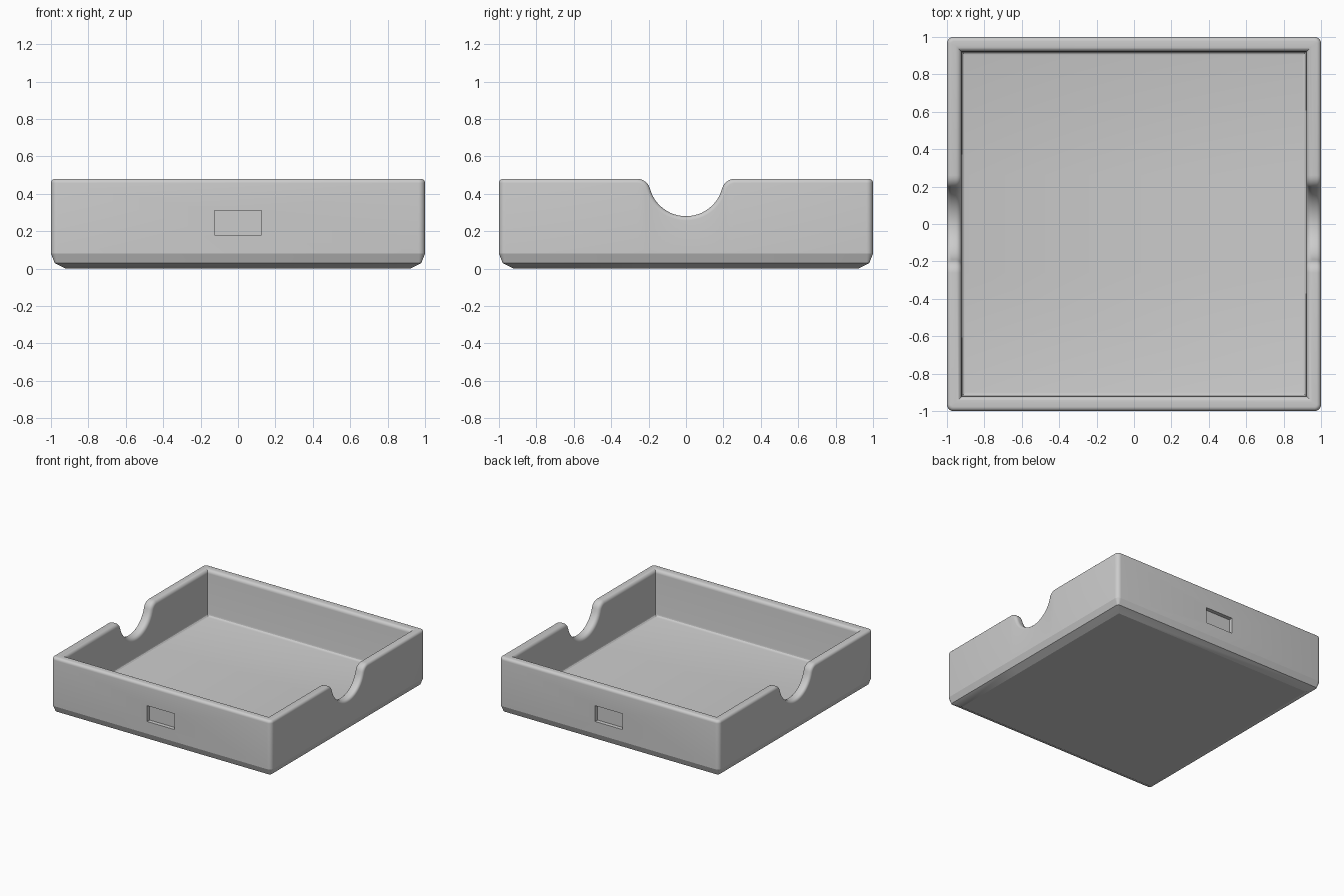
import bpy, bmesh
from math import sin, cos, pi, atan2, sqrt

cube = bpy.data.objects.get("Cube")
if cube:
    bpy.data.objects.remove(cube, do_unlink=True)

TOP, FLOOR, WALL = 0.48, 0.10, 0.078
CORNER_R, NOTCH_R, LIP_R = 0.035, 0.2, 0.07

grey = bpy.data.materials.new("plain grey")
grey.use_nodes = True
grey.diffuse_color = (0.6, 0.6, 0.6, 1)
grey.node_tree.nodes["Principled BSDF"].inputs["Base Color"].default_value = (0.6, 0.6, 0.6, 1)


# Rim line of a notched side: (y, z, normal angle), from -y to +y
def notch_line():
    c = sqrt((NOTCH_R + LIP_R) ** 2 - (LIP_R) ** 2)
    turn = atan2(LIP_R, c)
    half = []
    for k in range(7):
        a = pi / 2 + (turn - pi / 2) * k / 6
        half.append((-c + LIP_R * cos(a), TOP - LIP_R + LIP_R * sin(a), a))
    for k in range(1, 13):
        a = turn + (pi / 2 - turn) * k / 12
        half.append((-NOTCH_R * cos(a), TOP - NOTCH_R * sin(a), a))
    return half + [(-y, z, pi - a) for y, z, a in half[-2::-1]]


# Wall columns around the tray, counter-clockwise: each maps (inset, drop, height) to a point
def side_column(s, y, z, a):
    def point(inset, drop, height):
        top = z - drop * sin(a)
        return (s * (1 - inset), s * (y - drop * cos(a)), top if height is None else height)
    return point


def corner_column(a, sx, sy):
    def point(inset, drop, height):
        r = max(CORNER_R - inset, 0)
        c = 1 - max(CORNER_R, inset)
        return (sx * c + r * cos(a), sy * c + r * sin(a), TOP - drop if height is None else height)
    return point


def corner(start, sx, sy):
    return [corner_column(start + pi / 2 * k / 5, sx, sy) for k in range(6)]


columns = []
for s in (1, -1):
    base = 0 if s == 1 else pi
    columns += [side_column(s, *p) for p in notch_line()]
    columns += corner(base, s, s) + corner(base + pi / 2, -s, s)

# Wall cross-section: bottom chamfers, outer face, rounded rim, inner face, floor fillet
OUT_R, IN_R, FILLET = 0.023, 0.03, 0.022
section = [(0.08, OUT_R, 0), (0.02, OUT_R, 0.03), (0, OUT_R, 0.08)]
for k in range(6):
    a = pi / 2 * k / 5
    section.append((OUT_R * (1 - cos(a)), OUT_R * (1 - sin(a)), None))
for k in range(6):
    a = pi / 2 * k / 5
    section.append((WALL - IN_R * (1 - sin(a)), IN_R * (1 - cos(a)), None))
for k in range(4):
    a = pi / 2 * k / 3
    section.append((WALL + FILLET * (1 - cos(a)), IN_R, FLOOR + FILLET * (1 - sin(a))))

bm = bmesh.new()
rings = [[bm.verts.new(col(*p)) for col in columns] for p in section]
n = len(columns)
for low, high in zip(rings, rings[1:]):
    for i in range(n):
        j = (i + 1) % n
        bm.faces.new((low[i], low[j], high[j], high[i]))
bmesh.ops.remove_doubles(bm, verts=bm.verts[:], dist=0.0002)
bmesh.ops.holes_fill(bm, edges=[e for e in bm.edges if e.is_boundary], sides=0)
bmesh.ops.recalc_face_normals(bm, faces=bm.faces[:])
mesh = bpy.data.meshes.new("tray")
bm.to_mesh(mesh)
bm.free()
mesh.materials.append(grey)
tray = bpy.data.objects.new("tray", mesh)
bpy.context.collection.objects.link(tray)

# Shallow label recess in the front and back walls
for side, y in (("front", -1), ("back", 1)):
    bpy.ops.mesh.primitive_cube_add(size=1, location=(0, y, 0.245))
    cutter = bpy.context.object
    cutter.name = side + "_recess_cutter"
    cutter.scale = (0.25, 0.065, 0.13)
    cutter.hide_render = True
    cutter.data.materials.append(grey)
    bpy.context.view_layer.objects.active = tray
    cut = tray.modifiers.new(side + "_recess", 'BOOLEAN')
    cut.operation = 'DIFFERENCE'
    cut.solver = 'EXACT'
    cut.object = cutter
    bpy.ops.object.modifier_apply(modifier=cut.name)
    bpy.data.objects.remove(cutter, do_unlink=True)

bpy.ops.object.select_all(action='DESELECT')
tray.select_set(True)
bpy.context.view_layer.objects.active = tray
bpy.ops.object.shade_smooth_by_angle(angle=0.35)
